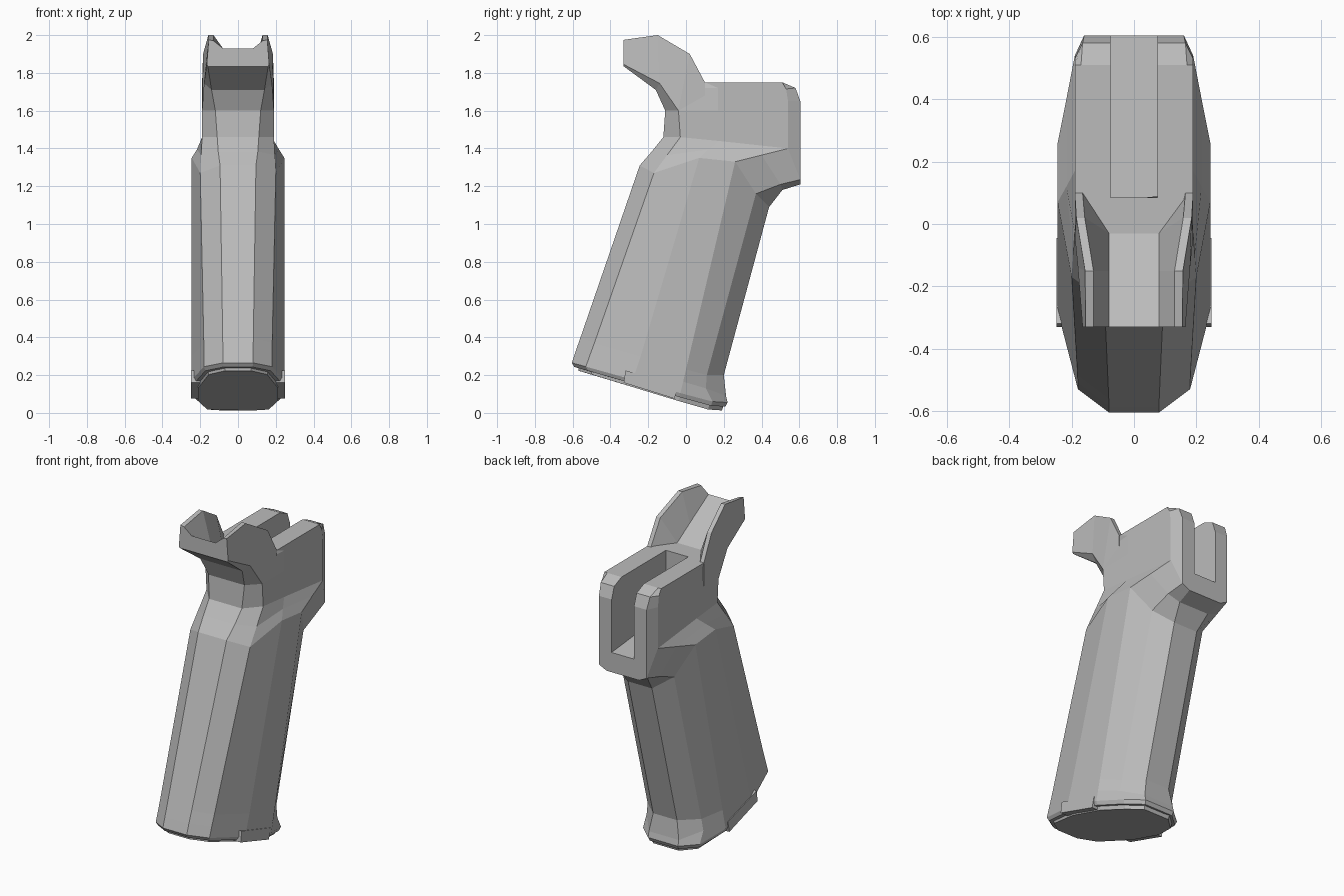
import bpy, bmesh

grey = bpy.data.materials.new("matte grey")
grey.diffuse_color = (0.5, 0.5, 0.5, 1)


def loft(name, rings):
    """Skin mirrored half sections of (half width, y, z) points into a closed solid."""
    bm = bmesh.new()
    loops = []
    for half in rings:
        full = list(half) + [(-x, y, z) for x, y, z in reversed(half)]
        loops.append([bm.verts.new(p) for p in full])
    n = len(loops[0])
    for a, b in zip(loops, loops[1:]):
        for i in range(n):
            j = (i + 1) % n
            bm.faces.new((a[i], a[j], b[j], b[i]))
    bm.faces.new(loops[0])
    bm.faces.new(loops[-1])
    bmesh.ops.recalc_face_normals(bm, faces=bm.faces)
    me = bpy.data.meshes.new(name)
    bm.to_mesh(me)
    bm.free()
    me.materials.append(grey)
    ob = bpy.data.objects.new(name, me)
    bpy.context.collection.objects.link(ob)
    return ob


# Grip and top block: sections from the base to the deck, front to back
base = [(.08, -.605, .265), (.18, -.53, .245), (.245, -.28, .175),
        (.245, -.03, .105), (.19, .14, .06), (.10, .22, .055)]
base_rim = [(x * .96, y * .97 - .004, z - .022) for x, y, z in base]
body = loft("grip_body", [
    base_rim,
    base,
    [(.08, -.585, .325), (.18, -.509, .305), (.245, -.262, .235),
     (.245, -.015, .165), (.19, .105, .13), (.10, .212, .09)],
    [(.081, -.56, .395), (.181, -.485, .37), (.245, -.24, .30),
     (.245, .0, .23), (.18, .11, .20), (.08, .20, .20)],
    [(.095, -.245, 1.31), (.20, -.17, 1.27), (.245, .07, 1.35),
     (.245, .26, 1.33), (.18, .37, 1.16), (.08, .44, 1.09)],
    [(.105, -.18, 1.385), (.195, -.10, 1.365), (.217, .12, 1.395),
     (.217, .40, 1.365), (.175, .50, 1.21), (.10, .51, 1.18)],
    [(.11, -.12, 1.46), (.19, -.03, 1.46), (.19, .17, 1.44),
     (.19, .54, 1.40), (.16, .605, 1.235), (.11, .605, 1.21)],
    [(.12, -.11, 1.60), (.19, -.04, 1.60), (.19, .17, 1.60),
     (.19, .54, 1.65), (.16, .605, 1.65), (.11, .605, 1.65)],
    [(.10, -.08, 1.70), (.17, -.02, 1.72), (.19, .17, 1.72),
     (.19, .53, 1.715), (.165, .58, 1.72), (.11, .58, 1.72)],
    [(.08, -.03, 1.75), (.15, .03, 1.75), (.19, .10, 1.75),
     (.19, .51, 1.75), (.17, .51, 1.75), (.11, .51, 1.75)],
])

# Open slot through the deck and the back face
slot = loft("slot_cutter", [
    [(.075, .085, 1.38), (.075, .085, 1.9)],
    [(.075, .70, 1.32), (.075, .70, 1.9)],
])
slot.hide_render = True
slot.hide_viewport = True
cut = body.modifiers.new("slot", 'BOOLEAN')
cut.operation = 'DIFFERENCE'
cut.solver = 'EXACT'
cut.object = slot

# Upswept front beak with a channel along its top
loft("front_beak", [
    [(.16, -.33, 1.835), (.165, -.33, 1.845), (.155, -.33, 1.975),
     (.13, -.33, 1.97), (.08, -.33, 1.93)],
    [(.14, -.16, 1.71), (.18, -.14, 1.745), (.157, -.15, 2.0),
     (.13, -.15, 2.0), (.08, -.15, 1.823)],
    [(.12, -.11, 1.60), (.19, -.04, 1.60), (.185, .02, 1.90),
     (.158, .02, 1.90), (.08, -.03, 1.75)],
    [(.12, .07, 1.60), (.19, .10, 1.60), (.19, .10, 1.75),
     (.165, .10, 1.75), (.16, .08, 1.745)],
])

# Floor plate under the base
loft("base_plate", [
    [(x * .88, y * .93 - .006, z - .015) for x, y, z in base],
    [(x * .86, y * .92 - .012, z - .042) for x, y, z in base],
])

# Clip tabs at the lower sides
tab = [(-.33, .16), (-.32, .225), (-.045, .14), (-.06, .075)]
for name, s in (("right_clip_tab", 1), ("left_clip_tab", -1)):
    bm = bmesh.new()
    inner, outer = ([bm.verts.new((s * x, y, z)) for y, z in tab] for x in (.2, .249))
    bm.faces.new(inner)
    bm.faces.new(outer)
    for i in range(4):
        j = (i + 1) % 4
        bm.faces.new((inner[i], inner[j], outer[j], outer[i]))
    bmesh.ops.recalc_face_normals(bm, faces=bm.faces)
    me = bpy.data.meshes.new(name)
    bm.to_mesh(me)
    bm.free()
    me.materials.append(grey)
    bpy.context.collection.objects.link(bpy.data.objects.new(name, me))
